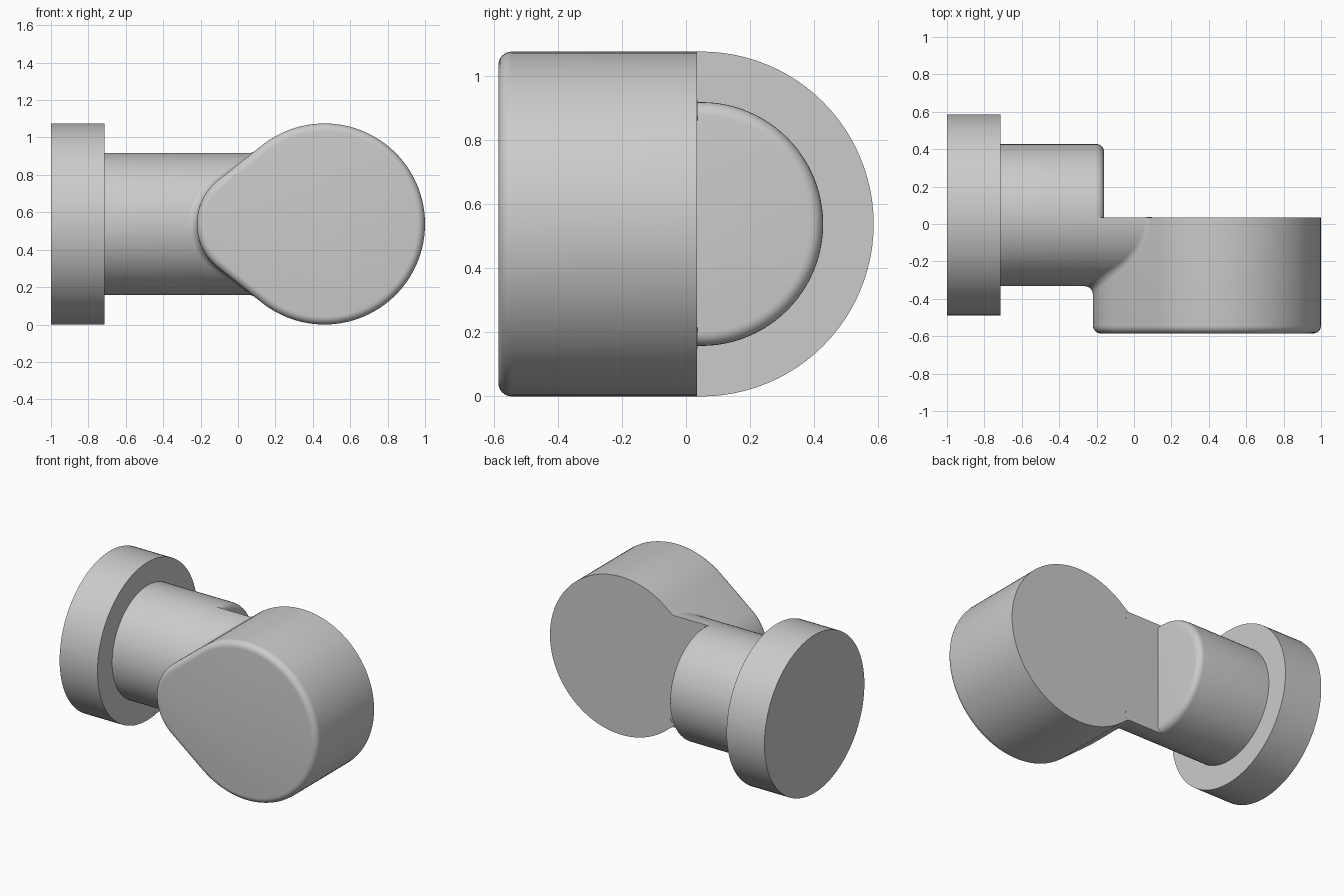
import bpy, bmesh
from math import sin, cos, pi, sqrt, asin
from mathutils import Vector

if "Cube" in bpy.data.objects:
    bpy.data.objects.remove(bpy.data.objects["Cube"])

CY, CZ = 0.0475, 0.5375        # axis of flange and shaft
SHAFT_R, END_X = 0.38, -0.16
BACK_Y, FRONT_Y = 0.035, -0.585
BIG_X, BIG_R = 0.4625, 0.5375  # large end of the teardrop head
SMALL_X, SMALL_R = 0.08, 0.30  # small end
ALPHA = asin((BIG_R - SMALL_R) / (BIG_X - SMALL_X))
EDGE, FIL = 0.042, 0.045


def loft(name, rings):
    """Skin closed rings into a capped, smooth-shaded solid."""
    bm = bmesh.new()
    rows = [[bm.verts.new(p) for p in ring] for ring in rings]
    n = len(rows[0])
    for a, b in zip(rows, rows[1:]):
        for i in range(n):
            j = (i + 1) % n
            bm.faces.new((a[i], a[j], b[j], b[i]))
    bm.faces.new(rows[0])
    bm.faces.new(rows[-1])
    bmesh.ops.recalc_face_normals(bm, faces=bm.faces)
    me = bpy.data.meshes.new(name)
    bm.to_mesh(me)
    bm.free()
    ob = bpy.data.objects.new(name, me)
    bpy.context.collection.objects.link(ob)
    bpy.ops.object.select_all(action='DESELECT')
    ob.select_set(True)
    bpy.context.view_layer.objects.active = ob
    bpy.ops.object.shade_smooth_by_angle()
    return ob


def x_ring(x, r, n=96):
    return [(x, CY + r * cos(2 * pi * i / n), CZ + r * sin(2 * pi * i / n)) for i in range(n)]


def teardrop(y, inset):
    """Two arcs joined by their tangent lines, inset evenly."""
    pts = []
    top = pi / 2 + ALPHA
    for i in range(73):
        a = -top + 2 * top * i / 72
        r = BIG_R - inset
        pts.append((BIG_X + r * cos(a), y, CZ + r * sin(a)))
    for i in range(33):
        a = top + (2 * pi - 2 * top) * i / 32
        r = SMALL_R - inset
        pts.append((SMALL_X + r * cos(a), y, CZ + r * sin(a)))
    return pts


ROUND = [i * pi / 12 for i in range(7)]

# Flange disc
loft("flange", [x_ring(-1, 0.5375), x_ring(-0.715, 0.5375)])

# Shaft with rounded end
loft("shaft", [x_ring(-0.73, SHAFT_R)] +
     [x_ring(END_X - EDGE + EDGE * sin(a), SHAFT_R - EDGE + EDGE * cos(a)) for a in ROUND])

# Front half of the shaft, running on into the head
a0 = asin((CY - BACK_Y) / SHAFT_R)
angles = [pi / 2 + a0 + (pi - 2 * a0) * i / 48 for i in range(49)]
loft("shaft_neck", [[(x, CY + SHAFT_R * cos(a), CZ + SHAFT_R * sin(a)) for a in angles]
                    for x in (END_X - EDGE, 0.1)])

# Teardrop head with rounded front edge
loft("head", [teardrop(BACK_Y, 0)] +
     [teardrop(FRONT_Y + EDGE - EDGE * sin(a), EDGE - EDGE * cos(a)) for a in ROUND])

# Rolling-ball fillet where the head wall meets the shaft
rings = []
ball_r, drop_r = SHAFT_R + FIL, SMALL_R + FIL
reach = sqrt(ball_r ** 2 - (CY - BACK_Y) ** 2)
for k in range(61):
    t = reach * sin(-pi / 2 + pi * k / 60)
    if abs(t) <= drop_r * cos(ALPHA):
        dx = sqrt(drop_r ** 2 - t * t)
        wall_n = Vector((-dx, 0, t)) / drop_r
    else:
        dx = (drop_r - cos(ALPHA) * abs(t)) / sin(ALPHA)
        wall_n = Vector((-sin(ALPHA), 0, cos(ALPHA) * (1 if t > 0 else -1)))
    dy = sqrt(max(ball_r ** 2 - t * t, 0))
    shaft_n = Vector((0, -dy, t)) / ball_r
    ball = Vector((SMALL_X - dx, CY - dy, CZ + t))
    arc = [ball - FIL * wall_n.slerp(shaft_n, i / 8) for i in range(9)]
    rings.append(arc + [ball - 1.3 * FIL * (wall_n + shaft_n)])
loft("neck_fillet", rings)
